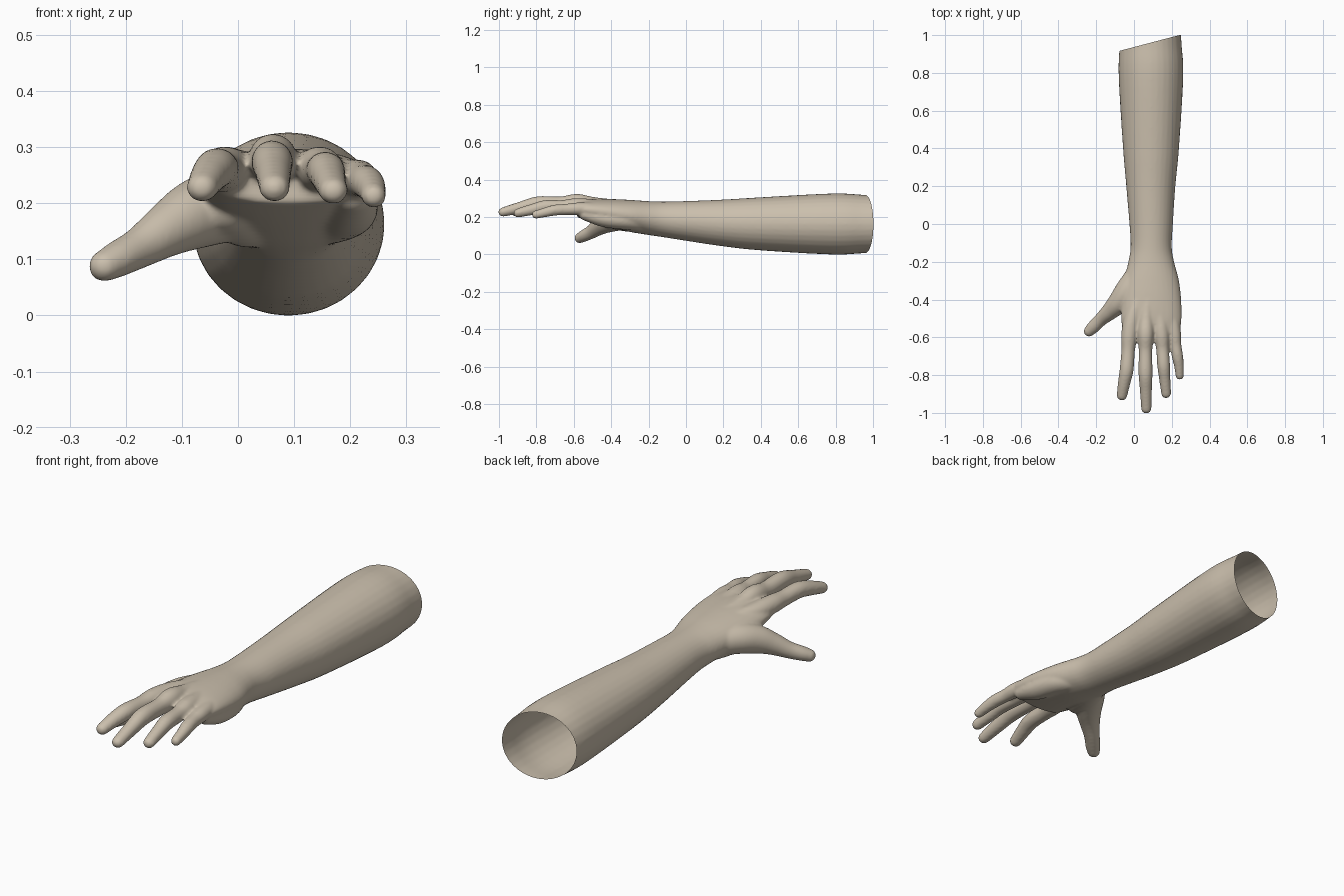
import bpy, bmesh, math
from mathutils import Vector

skin = bpy.data.materials.new("skin beige")
skin.diffuse_color = (0.60, 0.525, 0.42, 1)

SIDES = 32
bm = bmesh.new()


def smooth_path(stations, steps=6):
    """Catmull-Rom interpolation of stations (x, y, z, width radius, height radius)."""
    p = [stations[0]] + stations + [stations[-1]]
    out = []
    for i in range(1, len(p) - 2):
        for s in range(steps):
            t = s / steps
            out.append([0.5 * (2 * b + (c - a) * t + (2 * a - 5 * b + 4 * c - d) * t * t
                               + (3 * b - a - 3 * c + d) * t ** 3)
                        for a, b, c, d in zip(p[i - 1], p[i], p[i + 1], p[i + 2])])
    out.append(list(stations[-1]))
    return out


def limb(stations, round_tip=True, roll=0.0):
    """Closed elliptical loft; the last station gets a domed tip."""
    path = smooth_path(stations)
    if round_tip:
        last = path[-1]
        direction = (Vector(last[:3]) - Vector(path[-3][:3])).normalized()
        reach = (last[3] + last[4]) / 2
        for k in range(1, 6):
            a = k * math.radians(16)
            c = Vector(last[:3]) + direction * reach * math.sin(a)
            path.append([*c, last[3] * math.cos(a), last[4] * math.cos(a)])
    rings = []
    for i, (x, y, z, w, h) in enumerate(path):
        tangent = (Vector(path[min(i + 1, len(path) - 1)][:3])
                   - Vector(path[max(i - 1, 0)][:3])).normalized()
        side = tangent.cross(Vector((0, 0, 1))).normalized()
        up = side.cross(tangent)
        ring = []
        for k in range(SIDES):
            a = 2 * math.pi * k / SIDES
            ring.append(bm.verts.new(Vector((x, y, z)) + side * w * math.cos(a) + up * h * math.sin(a)))
        rings.append(ring)
    faces = []
    for r0, r1 in zip(rings, rings[1:]):
        for k in range(SIDES):
            n = (k + 1) % SIDES
            faces.append(bm.faces.new((r0[k], r0[n], r1[n], r1[k])))
    faces.append(bm.faces.new(rings[0][::-1]))
    faces.append(bm.faces.new(rings[-1]))
    bmesh.ops.recalc_face_normals(bm, faces=faces)


# Forearm, wrist and palm
limb([(0.088, 1.10, 0.162, 0.155, 0.148),
      (0.088, 0.95, 0.163, 0.164, 0.156),
      (0.090, 0.78, 0.163, 0.171, 0.163),
      (0.090, 0.40, 0.164, 0.148, 0.142),
      (0.089, 0.20, 0.169, 0.130, 0.125),
      (0.091, 0.00, 0.180, 0.115, 0.106),
      (0.091, -0.12, 0.188, 0.109, 0.095),
      (0.091, -0.20, 0.195, 0.121, 0.090),
      (0.092, -0.30, 0.207, 0.146, 0.085),
      (0.092, -0.40, 0.222, 0.158, 0.075),
      (0.092, -0.50, 0.236, 0.160, 0.061),
      (0.092, -0.58, 0.243, 0.150, 0.044)], round_tip=False)

# Pads under the palm: little-finger side and thumb side
limb([(0.13, -0.20, 0.165, 0.045, 0.045), (0.18, -0.32, 0.180, 0.055, 0.048),
      (0.20, -0.44, 0.193, 0.050, 0.046), (0.207, -0.54, 0.214, 0.035, 0.032)])
limb([(0.05, -0.20, 0.165, 0.045, 0.045), (0.01, -0.32, 0.175, 0.06, 0.052),
      (-0.02, -0.42, 0.195, 0.055, 0.050)])

# Thumb
limb([(0.03, -0.25, 0.200, 0.060, 0.060), (-0.03, -0.35, 0.195, 0.068, 0.066),
      (-0.08, -0.415, 0.178, 0.059, 0.061), (-0.128, -0.463, 0.151, 0.046, 0.048),
      (-0.175, -0.505, 0.121, 0.036, 0.037), (-0.215, -0.545, 0.100, 0.034, 0.032),
      (-0.238, -0.568, 0.088, 0.029, 0.028)])

# Fingers: tendon ridge, knuckle, middle joint, end joint, tip
fingers = [
    [(0.030, -0.38, 0.252, 0.035, 0.034), (-0.010, -0.50, 0.258, 0.042, 0.040),
     (-0.025, -0.59, 0.260, 0.043, 0.041), (-0.031, -0.67, 0.259, 0.036, 0.036),
     (-0.039, -0.77, 0.262, 0.037, 0.036), (-0.052, -0.84, 0.248, 0.033, 0.032),
     (-0.064, -0.908, 0.228, 0.028, 0.026)],
    [(0.075, -0.38, 0.256, 0.035, 0.038), (0.065, -0.50, 0.266, 0.040, 0.042),
     (0.062, -0.585, 0.279, 0.043, 0.045), (0.061, -0.67, 0.272, 0.036, 0.038),
     (0.061, -0.79, 0.273, 0.037, 0.038), (0.063, -0.88, 0.252, 0.032, 0.032),
     (0.065, -0.978, 0.227, 0.027, 0.025)],
    [(0.118, -0.38, 0.250, 0.034, 0.034), (0.137, -0.50, 0.257, 0.039, 0.039),
     (0.146, -0.59, 0.261, 0.041, 0.040), (0.151, -0.66, 0.257, 0.034, 0.034),
     (0.157, -0.75, 0.257, 0.034, 0.034), (0.163, -0.82, 0.241, 0.030, 0.030),
     (0.170, -0.898, 0.222, 0.026, 0.024)],
    [(0.158, -0.38, 0.240, 0.034, 0.034), (0.198, -0.50, 0.242, 0.038, 0.036),
     (0.214, -0.58, 0.244, 0.035, 0.034), (0.221, -0.64, 0.241, 0.030, 0.030),
     (0.230, -0.70, 0.237, 0.030, 0.029), (0.238, -0.75, 0.226, 0.026, 0.026),
     (0.242, -0.803, 0.213, 0.022, 0.022)],
]
for f in fingers:
    limb(f)

mesh = bpy.data.meshes.new("arm_and_hand")
bm.to_mesh(mesh)
bm.free()
arm = bpy.data.objects.new("arm_and_hand", mesh)
bpy.context.collection.objects.link(arm)
bpy.context.view_layer.objects.active = arm
arm.select_set(True)

# Fuse the parts into one skin and soften the joins
fuse = arm.modifiers.new("fuse", 'REMESH')
fuse.mode = 'VOXEL'
fuse.voxel_size = 0.0065
soften = arm.modifiers.new("soften", 'SMOOTH')
soften.factor = 0.5
soften.iterations = 9
for name in ("fuse", "soften"):
    bpy.ops.object.modifier_apply(modifier=name)

# Slanted open cut at the elbow end
bm = bmesh.new()
bm.from_mesh(arm.data)
bmesh.ops.bisect_plane(bm, geom=bm.verts[:] + bm.edges[:] + bm.faces[:],
                       plane_co=(0.088, 0.96, 0.16), plane_no=(-0.254, 0.967, 0),
                       clear_outer=True)
low = min(v.co.z for v in bm.verts)
for v in bm.verts:
    v.co.z -= low
for f in bm.faces:
    f.smooth = True
bm.to_mesh(arm.data)
bm.free()
arm.data.materials.clear()
arm.data.materials.append(skin)
